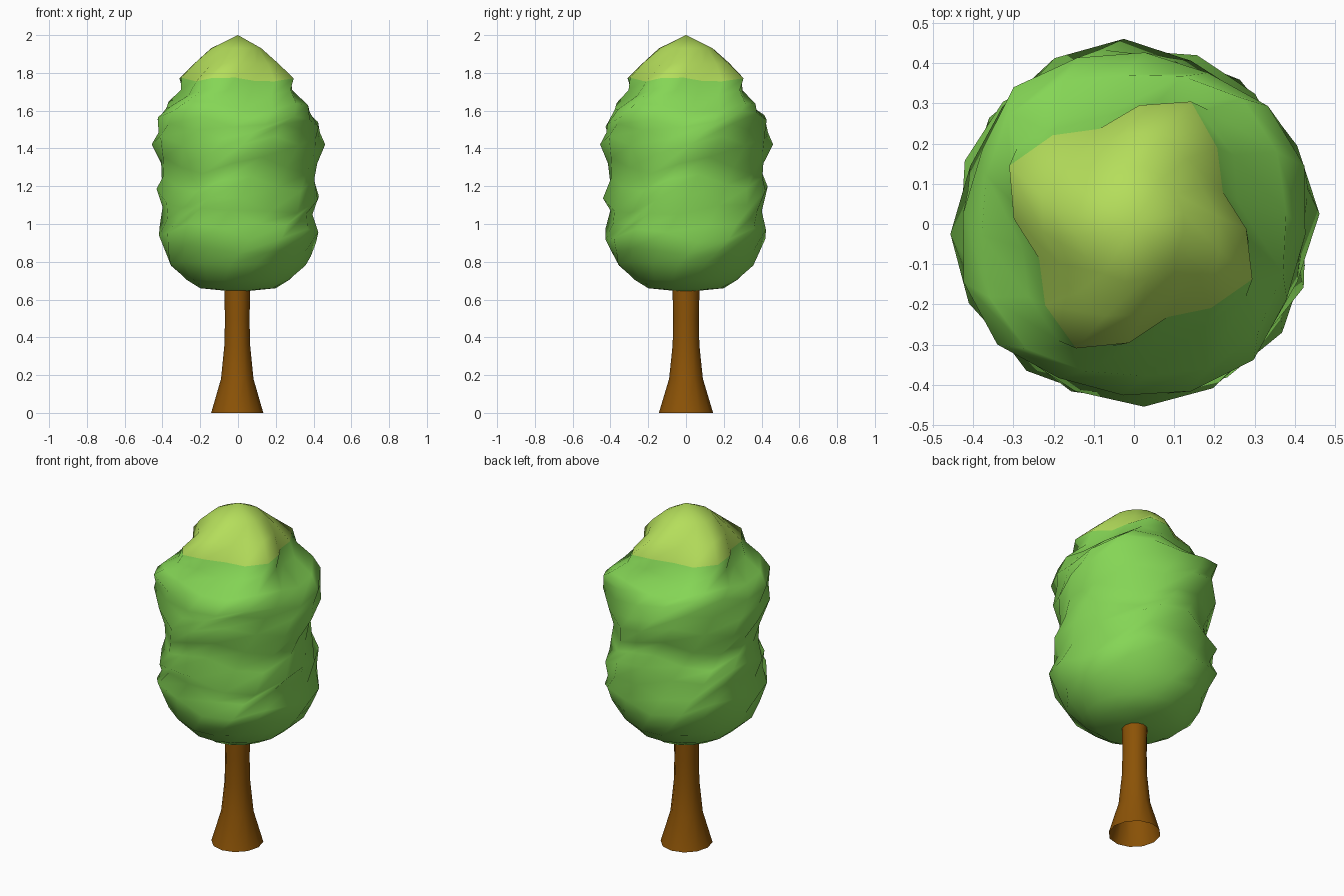
import bpy, math, random

if "Cube" in bpy.data.objects:
    bpy.data.objects.remove(bpy.data.objects["Cube"])
random.seed(4)


def material(name, colour):
    m = bpy.data.materials.new(name)
    m.diffuse_color = (*colour, 1)
    m.use_nodes = True
    m.node_tree.nodes["Principled BSDF"].inputs["Base Color"].default_value = m.diffuse_color
    return m


def loft(name, rings, mats, angle, cap_bottom=None, cap_top=None):
    """Skin a list of equal-length point rings, optionally closed to a point."""
    n = len(rings[0])
    verts = [p for r in rings for p in r]
    faces = []
    for k in range(len(rings) - 1):
        for i in range(n):
            j = (i + 1) % n
            faces.append((k*n + i, k*n + j, (k+1)*n + j, (k+1)*n + i))
    if cap_bottom:
        verts.append(cap_bottom)
        faces += [((i + 1) % n, i, len(verts) - 1) for i in range(n)]
    if cap_top:
        verts.append(cap_top)
        o = (len(rings) - 1) * n
        faces += [(o + i, o + (i + 1) % n, len(verts) - 1) for i in range(n)]
    me = bpy.data.meshes.new(name)
    me.from_pydata(verts, [], faces)
    for m in mats:
        me.materials.append(m)
    ob = bpy.data.objects.new(name, me)
    bpy.context.collection.objects.link(ob)
    bpy.ops.object.select_all(action='DESELECT')
    ob.select_set(True)
    bpy.context.view_layer.objects.active = ob
    bpy.ops.object.shade_smooth_by_angle(angle=math.radians(angle))
    return ob


bark = material("brown bark", (0.26, 0.086, 0.002))
leaf = material("leaf green", (0.235, 0.67, 0.092))
lime = material("lime green", (0.46, 0.73, 0.105))

# Trunk: flared, open tube
trunk = [(0, .138), (.18, .086), (.36, .068), (.5, .065), (.70, .07)]
rings = [[(r*math.cos(a) - .004, 1.04*r*math.sin(a), z)
          for a in (math.tau*i/12 for i in range(12))] for z, r in trunk]
loft("trunk", rings, [bark], 50)

# Foliage: wavy folds; z, radius, tilt in x, tilt in y, wave height, lobe depth
folds = [
    (.66, .20, 0, 0, 0, 0), (.705, .275, 0, 0, .003, 0),
    (.79, .365, 0, 0, .01, .01), (.86, .395, -.01, 0, .02, .012),
    (.955, .437, -.02, 0, .04, .014), (1.04, .408, -.02, 0, .045, .014),
    (1.13, .437, -.02, .03, .045, .014), (1.22, .402, 0, .01, .045, .012),
    (1.31, .405, 0, 0, .045, .012), (1.42, .443, 0, 0, .045, .014),
    (1.49, .425, 0, 0, .04, .014), (1.565, .435, -.02, .02, .035, .016),
    (1.625, .395, -.01, 0, .025, .02), (1.695, .315, 0, 0, .02, .035),
    (1.765, .298, 0, 0, .012, .045), (1.85, .225, 0, 0, .004, .015),
    (1.93, .145, 0, 0, 0, 0)]
N = 16
RIM = 14                       # index of the crown's rim ring
rings = []
for k, (z, r, tx, ty, w, lobe) in enumerate(folds):
    ring = []
    for i in range(N):
        a = math.tau * (i + 0.35 * (k - RIM)) / N + math.radians(65)
        c, s = math.cos(a), math.sin(a)
        # four lobes that spiral down from the crown's corners
        twist = 4 * (a - math.radians(65)) + 0.75 * (RIM - k)
        rr = r + lobe * math.cos(twist) + 0.2 * w * random.uniform(-1, 1)
        if k >= RIM - 1:
            rr -= .02 * max(c, 0)
        zz = z + tx*c + ty*s + w * math.sin(twist + 0.6)
        ring.append((rr*c, rr*s, zz))
    rings.append(ring)
tree = loft("foliage", rings, [leaf, lime], 58, (0, 0, .64), (0, 0, 2.0))

# Lime crown above the rim
for p in tree.data.polygons:
    if min(p.vertices) >= RIM * N and p.center.z > 1.75:
        p.material_index = 1
